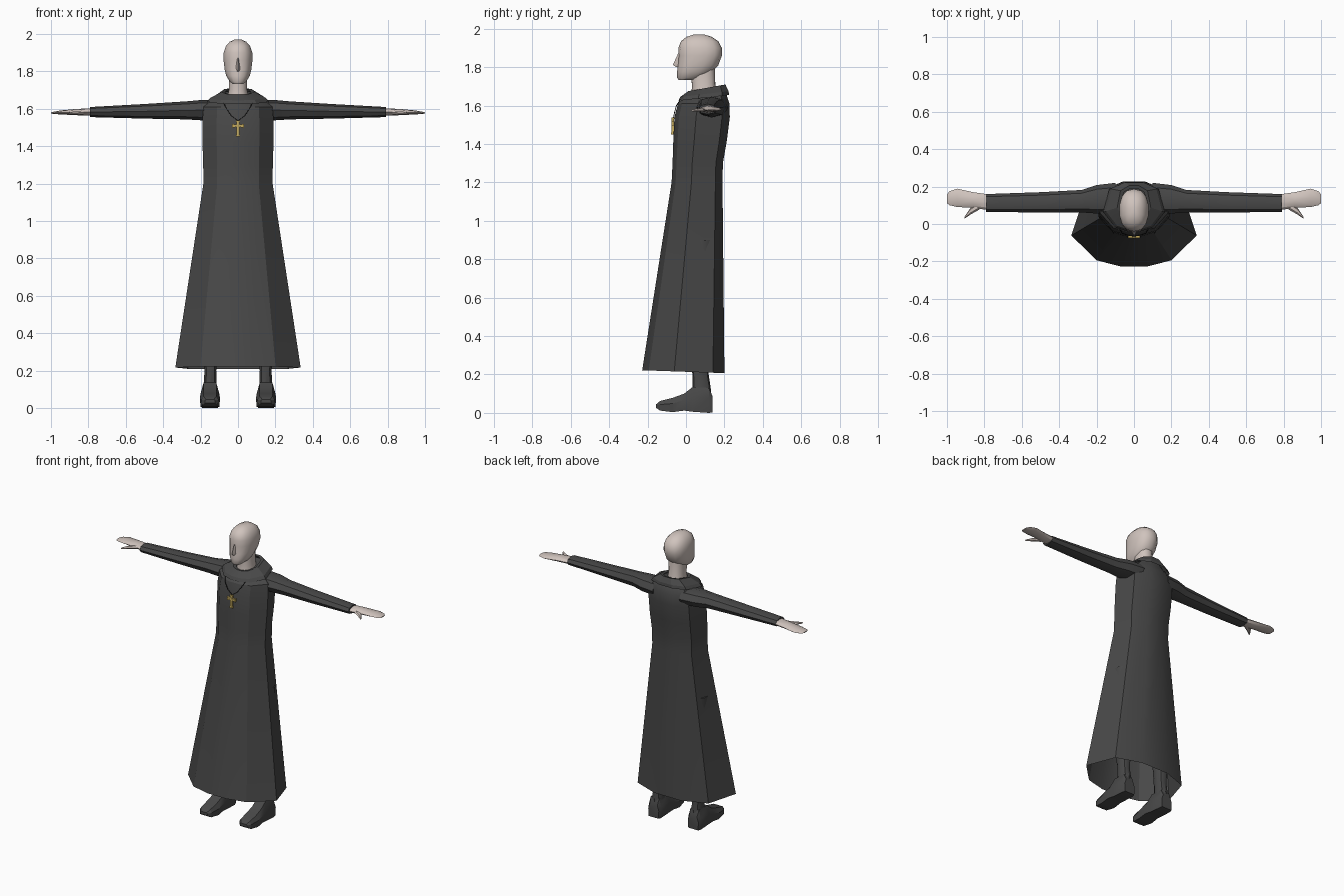
import bpy, bmesh
from math import sin, cos, tau, copysign, radians
from mathutils import Vector

if "Cube" in bpy.data.objects:
    bpy.data.objects.remove(bpy.data.objects["Cube"], do_unlink=True)


def material(name, rgb):
    m = bpy.data.materials.new(name)
    m.use_nodes = True
    m.diffuse_color = (*rgb, 1)
    m.node_tree.nodes["Principled BSDF"].inputs["Base Color"].default_value = (*rgb, 1)
    return m


CLOTH = material("charcoal cloth", (0.065, 0.065, 0.065))
SKIN = material("pale skin", (0.63, 0.55, 0.51))
GOLD = material("gold", (0.55, 0.40, 0.11))
CORD = material("black cord", (0.015, 0.015, 0.015))


def loft(name, rings, mat, caps=(True, True), angle=35):
    """Skin a series of equal-length rings, optionally closing the ends."""
    bm = bmesh.new()
    rows = [[bm.verts.new(p) for p in ring] for ring in rings]
    n = len(rows[0])
    for a, b in zip(rows, rows[1:]):
        for i in range(n):
            j = (i + 1) % n
            bm.faces.new((a[i], a[j], b[j], b[i]))
    for row, cap in zip((rows[0], rows[-1]), caps):
        if cap:
            bm.faces.new(row)
    bmesh.ops.recalc_face_normals(bm, faces=bm.faces)
    me = bpy.data.meshes.new(name)
    bm.to_mesh(me)
    bm.free()
    me.materials.append(mat)
    ob = bpy.data.objects.new(name, me)
    bpy.context.scene.collection.objects.link(ob)
    bpy.ops.object.select_all(action='DESELECT')
    ob.select_set(True)
    bpy.context.view_layer.objects.active = ob
    bpy.ops.object.shade_smooth_by_angle(angle=radians(angle))
    return ob


# Ten-sided garment section: half-width, front y, back y, rise towards the back
HALF = [(0.2, 0), (0.6, 0.08), (1, 0.39), (0.8, 0.86), (0.3, 1)]
SECTION = HALF + [(-x, t) for x, t in reversed(HALF)]


def garment(z, w, front, back, rise=0.0):
    return [(x * w, front + (back - front) * t, z + rise * t) for x, t in SECTION]


def oval(z, w, front, back, n=14, power=0.85):
    """Rounded horizontal section with a vertex at the centre front."""
    mid, r = (front + back) / 2, (back - front) / 2
    soft = lambda v: copysign(abs(v) ** power, v)
    return [(w * soft(sin(tau * i / n)), mid - r * soft(cos(tau * i / n)), z)
            for i in range(n)]


def across(x, y, z, ry, rz, n=8):
    """Section of a limb that runs along x."""
    return [(x, y + ry * cos(tau * i / n), z + rz * sin(tau * i / n)) for i in range(n)]


# Robe, open at the hem
loft("robe", [
    garment(0.222, 0.335, -0.228, 0.2, -0.015),
    garment(1.2, 0.185, -0.075, 0.19),
    garment(1.3, 0.186, -0.07, 0.192),
    garment(1.42, 0.19, -0.066, 0.213),
    garment(1.54, 0.19, -0.06, 0.228),
    garment(1.61, 0.185, -0.042, 0.226),
    garment(1.645, 0.14, -0.012, 0.215),
    garment(1.665, 0.08, 0.03, 0.195, 0.03)], CLOTH, (False, True), 25)

# Folded collar lying on the shoulders
loft("collar", [
    garment(1.625, 0.165, -0.04, 0.224, 0.03),
    garment(1.645, 0.15, -0.03, 0.222, 0.03),
    garment(1.675, 0.09, 0.012, 0.205, 0.035),
    garment(1.672, 0.07, 0.03, 0.19, 0.035)], CLOTH, (False, False), 20)

# Head, neck and nose
loft("neck", [oval(1.65, 0.06, 0.025, 0.165), oval(1.7, 0.05, 0.032, 0.153),
              oval(1.8, 0.05, 0.02, 0.15)], SKIN)
loft("head", [
    oval(1.732, 0.028, -0.038, 0.04),
    oval(1.745, 0.045, -0.046, 0.09),
    oval(1.775, 0.064, -0.046, 0.135),
    oval(1.81, 0.073, -0.044, 0.168),
    oval(1.86, 0.079, -0.038, 0.187),
    oval(1.9, 0.078, -0.04, 0.187),
    oval(1.935, 0.066, -0.026, 0.168),
    oval(1.958, 0.045, 0.002, 0.135),
    oval(1.97, 0.018, 0.04, 0.095)], SKIN, angle=45)
loft("nose", [
    [(-0.007, -0.03, 1.87), (0, -0.042, 1.87), (0.007, -0.03, 1.87)],
    [(-0.014, -0.035, 1.815), (0, -0.068, 1.812), (0.014, -0.035, 1.815)],
    [(-0.01, -0.035, 1.8), (0, -0.05, 1.8), (0.01, -0.035, 1.8)]], SKIN)

# Limbs, built once per side
for side, s in (("left", 1), ("right", -1)):
    loft(side + "_sleeve", [
        across(s * 0.1, 0.135, 1.592, 0.085, 0.055),
        across(s * 0.2, 0.132, 1.592, 0.076, 0.054),
        across(s * 0.28, 0.122, 1.591, 0.06, 0.048),
        across(s * 0.5, 0.116, 1.586, 0.054, 0.039),
        across(s * 0.79, 0.112, 1.582, 0.048, 0.027)], CLOTH)

    loft(side + "_hand", [
        across(s * 0.77, 0.115, 1.582, 0.042, 0.02),
        across(s * 0.86, 0.128, 1.582, 0.042, 0.017),
        across(s * 0.945, 0.14, 1.58, 0.049, 0.011),
        across(s * 0.985, 0.138, 1.578, 0.038, 0.006),
        across(s * 1.0, 0.135, 1.577, 0.024, 0.003)], SKIN)
    loft(side + "_thumb", [
        across(s * 0.825, 0.1, 1.58, 0.022, 0.012, 6),
        across(s * 0.875, 0.068, 1.577, 0.018, 0.01, 6),
        across(s * 0.905, 0.035, 1.575, 0.006, 0.005, 6)], SKIN)

    # Trouser leg rising inside the robe
    leg = [(0.05, 0.038, 0.03, 0.134), (0.12, 0.036, 0.035, 0.13),
           (0.2, 0.033, 0.033, 0.118), (0.45, 0.05, 0.02, 0.13),
           (0.9, 0.065, 0.01, 0.14)]
    loft(side + "_leg",
         [[(x + s * 0.148, y, z) for x, y, z in oval(zz, w, f, b, 10)]
          for zz, w, f, b in leg], CLOTH)

    # Shoe: y, half-width at the sole, half-width on top, sole z, top z
    shoe = [(-0.155, 0.028, 0.02, 0.026, 0.045), (-0.135, 0.045, 0.034, 0.012, 0.062),
            (-0.07, 0.054, 0.036, 0.004, 0.078), (-0.01, 0.052, 0.034, 0.012, 0.1),
            (0.035, 0.048, 0.034, 0.006, 0.135), (0.12, 0.046, 0.032, 0, 0.13),
            (0.137, 0.04, 0.028, 0.002, 0.09)]
    rings = []
    for y, w, t, lo, hi in shoe:
        mid = (lo + hi * 1.2) / 2
        half = [(w * 0.92, lo), (w, mid), (t, hi)]
        pts = half + [(-x, z) for x, z in reversed(half)]
        rings.append([(s * 0.15 + x, y, z) for x, z in pts])
    loft(side + "_shoe", rings, CLOTH, angle=30)


# Pendant cross, bars flared slightly at the ends
def bar(name, start, end, across_dir):
    a, b, u = Vector(start), Vector(end), Vector(across_dir)
    depth = Vector((0, 0.007, 0))
    rings = []
    for t, w in ((0, 0.011), (0.25, 0.007), (0.75, 0.007), (1, 0.011)):
        c = a.lerp(b, t)
        rings.append([c + u * w - depth, c + u * w + depth,
                      c - u * w + depth, c - u * w - depth])
    loft(name, rings, GOLD, angle=20)


bar("cross_upright", (0, -0.07, 1.45), (0, -0.068, 1.537), (1, 0, 0))
bar("cross_arms", (-0.031, -0.069, 1.508), (0.031, -0.069, 1.508), (0, 0, 1))

# Cord hanging in a V from the collar
strand = [(0.075, -0.03, 1.63), (0.062, -0.05, 1.6), (0.035, -0.06, 1.562)]
path = strand + [(0, -0.065, 1.537)] + [(-x, y, z) for x, y, z in reversed(strand)]
curve = bpy.data.curves.new("pendant_cord", 'CURVE')
curve.dimensions = '3D'
curve.bevel_depth = 0.0025
curve.bevel_resolution = 0
spline = curve.splines.new('POLY')
spline.points.add(len(path) - 1)
for p, co in zip(spline.points, path):
    p.co = (*co, 1)
curve.materials.append(CORD)
bpy.context.scene.collection.objects.link(bpy.data.objects.new("pendant_cord", curve))
